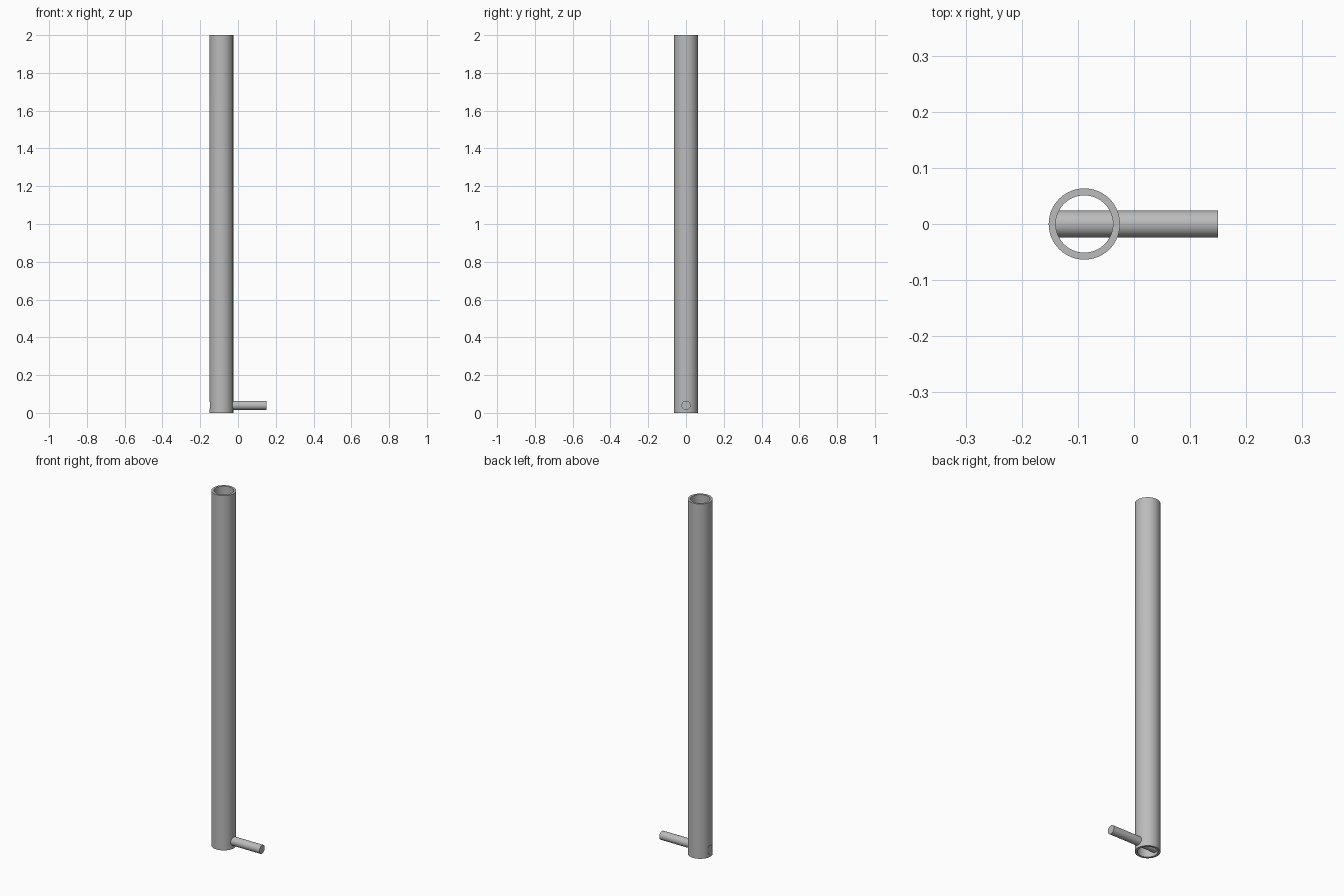
import bpy
import math

cube = bpy.data.objects.get("Cube")
if cube:
    bpy.data.objects.remove(cube, do_unlink=True)

TUBE_X, OUTER, INNER, HEIGHT = -0.0885, 0.0635, 0.051, 2.0
ROD_R, ROD_Z, ROD_LEFT, ROD_RIGHT = 0.024, 0.04, -0.146, 0.15

steel = bpy.data.materials.new("grey_steel")
steel.use_nodes = True
grey = (0.5, 0.5, 0.5, 1)
steel.diffuse_color = grey
steel.node_tree.nodes["Principled BSDF"].inputs["Base Color"].default_value = grey


def cylinder(name, radius, length, location, along_x=False, sides=64):
    bpy.ops.mesh.primitive_cylinder_add(
        vertices=sides, radius=radius, depth=length, location=location,
        rotation=(0, math.pi / 2 if along_x else 0, 0))
    obj = bpy.context.object
    obj.name = name
    obj.data.materials.append(steel)
    return obj


def cut(target, cutter):
    mod = target.modifiers.new("cut", "BOOLEAN")
    mod.operation = "DIFFERENCE"
    mod.solver = "EXACT"
    mod.object = cutter
    bpy.context.view_layer.objects.active = target
    bpy.ops.object.modifier_apply(modifier=mod.name)
    bpy.data.objects.remove(cutter, do_unlink=True)


def smooth(obj):
    bpy.ops.object.select_all(action="DESELECT")
    obj.select_set(True)
    bpy.context.view_layer.objects.active = obj
    bpy.ops.object.shade_smooth_by_angle(angle=math.radians(30))


# Upright hollow tube, open at both ends
tube = cylinder("upright_tube", OUTER, HEIGHT, (TUBE_X, 0, HEIGHT / 2))
cut(tube, cylinder("bore_cutter", INNER, HEIGHT + 0.2, (TUBE_X, 0, HEIGHT / 2)))

# Cross hole through both walls near the foot
cut(tube, cylinder("hole_cutter", ROD_R, 0.3, (TUBE_X, 0, ROD_Z), True, 48))
smooth(tube)

# Cross rod passing through the hole
rod = cylinder("cross_rod", ROD_R, ROD_RIGHT - ROD_LEFT,
               ((ROD_LEFT + ROD_RIGHT) / 2, 0, ROD_Z), True, 48)
smooth(rod)
